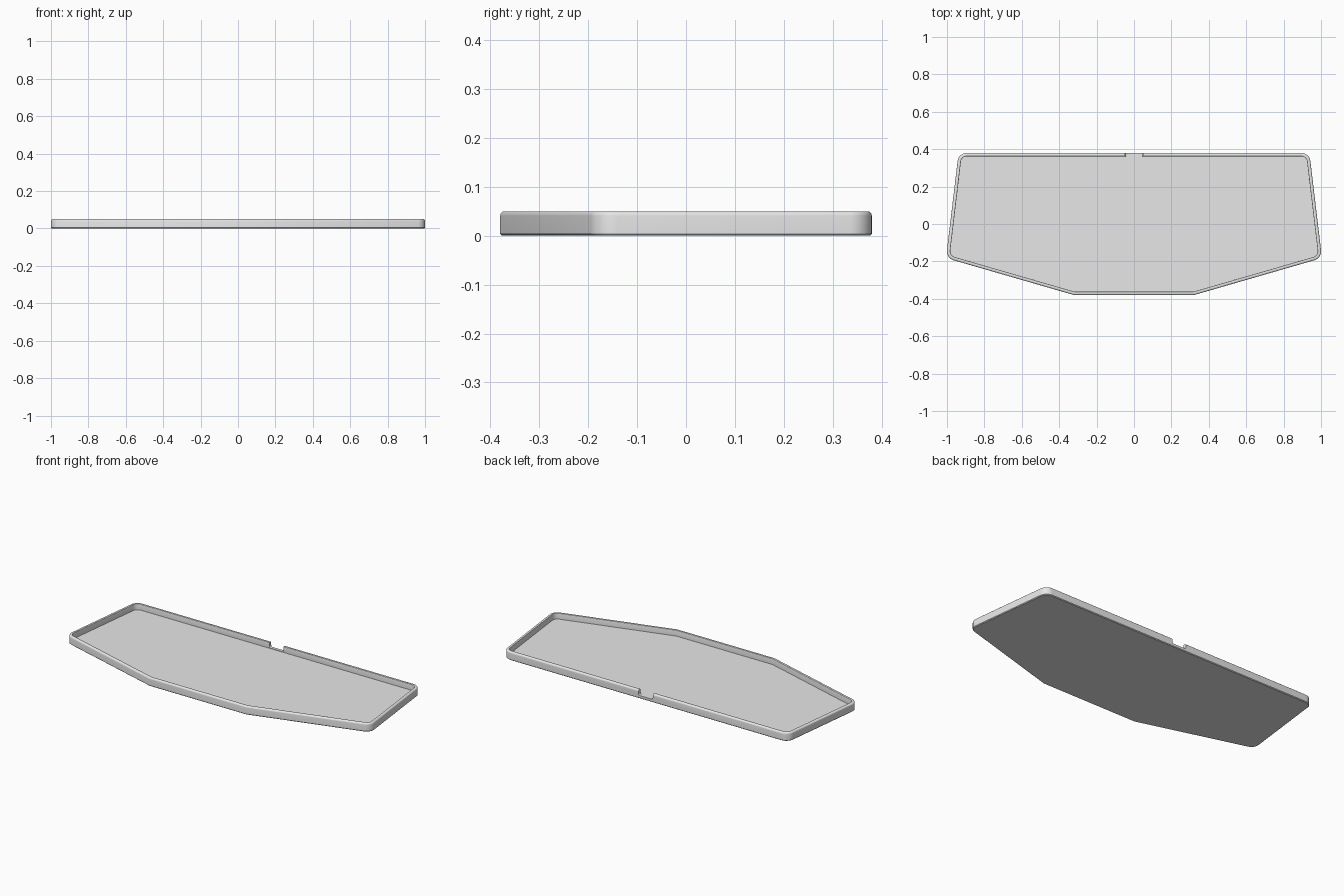
import bpy
import bmesh
from math import cos, sin, pi
from mathutils import Vector

if "Cube" in bpy.data.objects:
    bpy.data.objects.remove(bpy.data.objects["Cube"], do_unlink=True)

HEIGHT, FLOOR, WALL = 0.05, 0.015, 0.018
ROUND, LIP = 0.009, 0.003
STEPS = 10

grey = bpy.data.materials.new("light_grey")
grey.use_nodes = True
grey.diffuse_color = (0.8, 0.8, 0.8, 1)
grey.node_tree.nodes["Principled BSDF"].inputs["Base Color"].default_value = (0.8, 0.8, 0.8, 1)

# Outline corners, anticlockwise: position and corner radius
half = [((0.32, -0.38), 0), ((1.005, -0.182), 0.05), ((0.938, 0.38), 0.05)]
corners = half + [((-x, y), r) for (x, y), r in reversed(half)]


def outline(inset):
    """Outline moved inwards, with concentric rounded corners."""
    points = []
    for i, (pos, radius) in enumerate(corners):
        p = Vector(pos)
        into = (p - Vector(corners[i - 1][0])).normalized()
        out = (Vector(corners[(i + 1) % len(corners)][0]) - p).normalized()
        n1, n2 = Vector((into.y, -into.x)), Vector((out.y, -out.x))
        miter = (n1 + n2) / (1 + n1.dot(n2))
        if radius == 0:
            points.append(p - miter * inset)
            continue
        centre = p - miter * radius
        turn = n1.angle(n2)
        for s in range(STEPS + 1):
            a = turn * s / STEPS
            d = Vector((n1.x * cos(a) - n1.y * sin(a), n1.x * sin(a) + n1.y * cos(a)))
            points.append(centre + d * (radius - inset))
    return points


# Wall cross-section: inset and height, from the underside over the rim to the floor
section = [(0.004, 0), (0, 0.004)]
for s in range(6):
    a = pi / 2 * s / 5
    section.append((ROUND * (1 - cos(a)), HEIGHT - ROUND * (1 - sin(a))))
for s in range(4):
    a = pi / 2 * s / 3
    section.append((WALL - LIP * (1 - sin(a)), HEIGHT - LIP * (1 - cos(a))))
section.append((WALL, FLOOR))

bm = bmesh.new()
rings = [[bm.verts.new((p.x, p.y, z)) for p in outline(inset)] for inset, z in section]
for low, high in zip(rings, rings[1:]):
    for i in range(len(low)):
        j = (i + 1) % len(low)
        bm.faces.new((low[i], low[j], high[j], high[i]))
bm.faces.new(list(reversed(rings[0])))
bm.faces.new(rings[-1])
bmesh.ops.recalc_face_normals(bm, faces=bm.faces)
mesh = bpy.data.meshes.new("tray")
bm.to_mesh(mesh)
bm.free()
mesh.materials.append(grey)
tray = bpy.data.objects.new("tray", mesh)
bpy.context.collection.objects.link(tray)

# Round-bottomed notch through the back wall
bm = bmesh.new()
bmesh.ops.create_cube(bm, size=1)
for v in bm.verts:
    v.co = (v.co.x * 0.094, 0.38 + v.co.y * 0.06, 0.058 + v.co.z * 0.08)
edges = [e for e in bm.edges if all(v.co.z < 0.03 for v in e.verts)
         and abs(e.verts[0].co.x - e.verts[1].co.x) < 0.01]
bmesh.ops.bevel(bm, geom=edges, offset=0.01, segments=5, profile=0.5, affect="EDGES")
mesh = bpy.data.meshes.new("notch_cutter")
bm.to_mesh(mesh)
bm.free()
mesh.materials.append(grey)
cutter = bpy.data.objects.new("notch_cutter", mesh)
cutter.hide_render = True
bpy.context.collection.objects.link(cutter)

notch = tray.modifiers.new("notch", "BOOLEAN")
notch.operation = "DIFFERENCE"
notch.solver = "EXACT"
notch.object = cutter
bpy.ops.object.select_all(action="DESELECT")
tray.select_set(True)
bpy.context.view_layer.objects.active = tray
bpy.ops.object.modifier_apply(modifier=notch.name)
bpy.data.objects.remove(cutter, do_unlink=True)
bpy.ops.object.shade_smooth_by_angle(angle=0.6)
